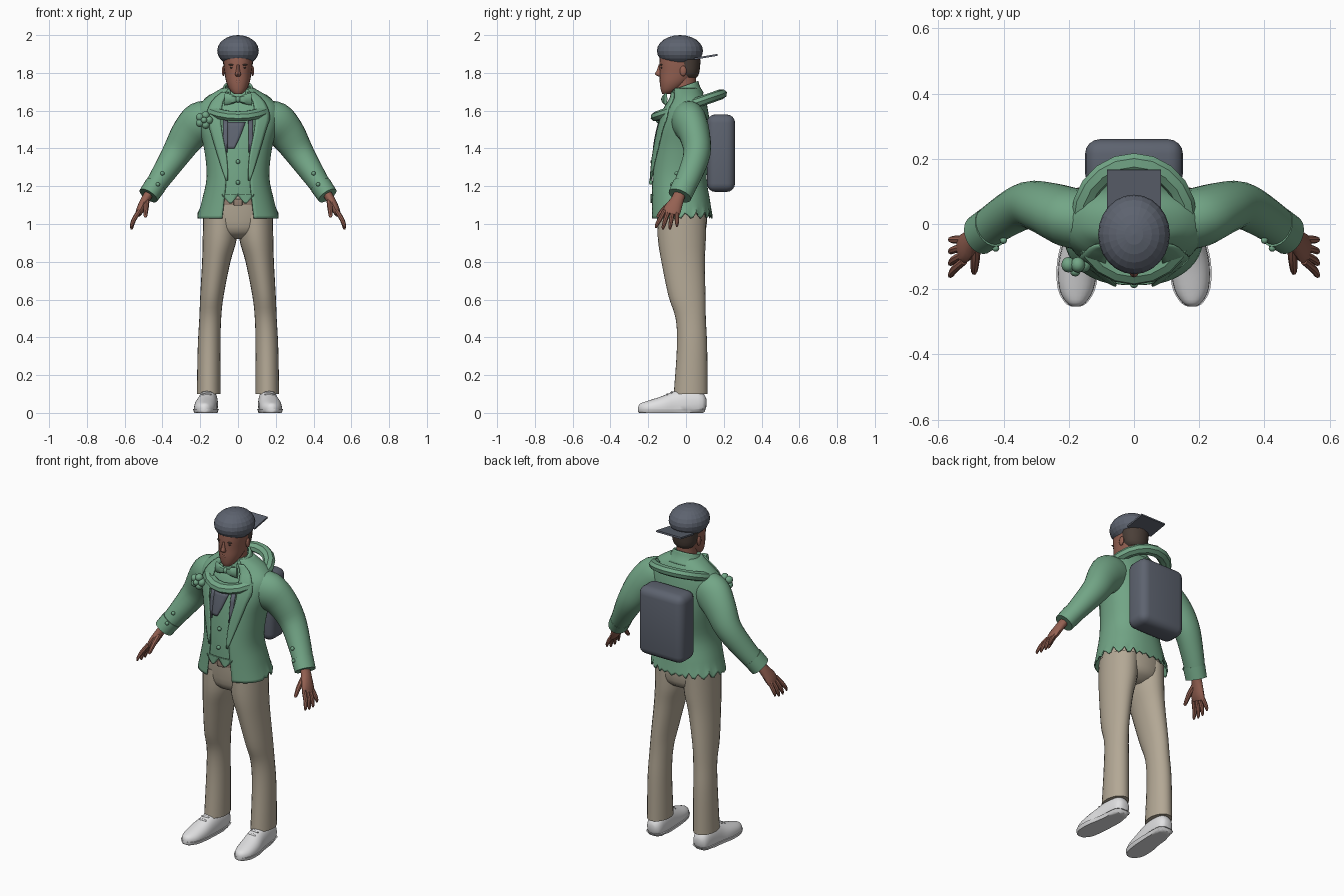
import bpy, bmesh, math
from mathutils import Vector, Matrix

if "Cube" in bpy.data.objects:
    bpy.data.objects.remove(bpy.data.objects["Cube"])


def colour(name, r, g, b):
    m = bpy.data.materials.new(name)
    m.use_nodes = True
    m.diffuse_color = (r, g, b, 1)
    m.node_tree.nodes["Principled BSDF"].inputs["Base Color"].default_value = (r, g, b, 1)
    return m


GREEN = colour("green cloth", .17, .38, .24)
GREY = colour("slate grey", .11, .125, .16)
TAN = colour("tan trousers", .45, .39, .3)
SKIN = colour("skin", .3, .12, .085)
WHITE = colour("white leather", .75, .75, .76)
HAIR = colour("dark hair", .07, .05, .04)
BELT = colour("belt leather", .3, .22, .17)


def finish(name, bm, mat, mirror=False, thick=0, angle=40):
    """Turn a bmesh into a shaded object."""
    mesh = bpy.data.meshes.new(name)
    bm.to_mesh(mesh)
    bm.free()
    mesh.materials.append(mat)
    ob = bpy.data.objects.new(name, mesh)
    bpy.context.collection.objects.link(ob)
    bpy.ops.object.select_all(action='DESELECT')
    ob.select_set(True)
    bpy.context.view_layer.objects.active = ob
    if angle:
        bpy.ops.object.shade_smooth_by_angle(angle=math.radians(angle))
    if thick:
        mod = ob.modifiers.new("thickness", 'SOLIDIFY')
        mod.thickness, mod.offset = thick, -1
    if mirror:
        ob.modifiers.new("mirror", 'MIRROR').use_mirror_merge = False
    return ob


def smooth(rows, steps):
    """Catmull-Rom interpolation of section rows."""
    out, last = [], len(rows) - 1
    for i in range(last):
        near = [rows[max(i - 1, 0)], rows[i], rows[i + 1], rows[min(i + 2, last)]]
        for t in (s / steps for s in range(steps)):
            out.append([b + t * (c - a + t * (2*a - 5*b + 4*c - d + t * (3*b - a - 3*c + d))) / 2
                        for a, b, c, d in zip(*near)])
    return out + [list(rows[-1])]


def bend(value, power):
    return math.copysign(abs(value) ** power, value)


def loft(name, mat, rows, sides=24, hint=None, power=1, warp=None, steps=3, **extra):
    """Skin elliptical sections (x, y, z, ra, rb[, front gap]); flat unless a hint axis is given."""
    bm, rings = bmesh.new(), []
    rows = smooth(rows, steps)
    is_open = len(rows[0]) > 5
    for i, row in enumerate(rows):
        u, v = Vector((1, 0, 0)), Vector((0, 1, 0))
        if hint:
            t = Vector(rows[min(i + 1, len(rows) - 1)][:3]) - Vector(rows[max(i - 1, 0)][:3])
            u = Vector(hint).cross(t).normalized()
            v = t.normalized().cross(u)
        start, sweep, count = -math.pi / 2, 2 * math.pi, sides
        if is_open:
            g = math.asin(min(row[5] / row[3], 1) ** (1 / power))
            start, sweep, count = start + g, sweep - 2 * g, sides + 1
        ring = []
        for j in range(count):
            a = start + sweep * j / sides
            co = Vector(row[:3]) + u * row[3] * bend(math.cos(a), power) + v * row[4] * bend(math.sin(a), power)
            ring.append(bm.verts.new(warp(co) if warp else co))
        rings.append(ring)
    for low, high in zip(rings, rings[1:]):
        for j in range(sides):
            k = (j + 1) % len(low)
            bm.faces.new((low[j], low[k], high[k], high[j]))
    if not is_open:
        bm.faces.new(rings[0][::-1])
        bm.faces.new(rings[-1])
    return finish(name, bm, mat, **extra)


def ball(name, mat, loc, size, segments=12, warp=None, **extra):
    bm = bmesh.new()
    bmesh.ops.create_uvsphere(bm, u_segments=segments, v_segments=segments // 2, radius=1,
                              matrix=Matrix.Translation(loc) @ Matrix.Diagonal((*size, 1)))
    for v in bm.verts:
        v.co = warp(v.co) if warp else v.co
    return finish(name, bm, mat, **extra)


def box(name, mat, loc, size, bevel=0, tilt=0, segments=4):
    bm = bmesh.new()
    bmesh.ops.create_cube(bm, size=1, matrix=Matrix.Translation(loc) @ Matrix.Rotation(tilt, 4, 'X')
                          @ Matrix.Diagonal((*size, 1)))
    if bevel:
        bmesh.ops.bevel(bm, geom=bm.edges[:], offset=bevel, segments=segments, profile=.5, affect='EDGES')
    return finish(name, bm, mat)


# Jacket sections: x, y, z, half width, half depth, half opening
SQUARE = .88
JACKET = [(0, -.025, 1.03, .215, .165, .085), (0, -.03, 1.12, .192, .158, .075), (0, -.038, 1.25, .166, .147, .065),
          (0, -.02, 1.4, .18, .15, .085), (0, -.01, 1.52, .21, .137, .1), (0, 0, 1.61, .215, .115, .1),
          (0, .01, 1.67, .165, .09, .08), (0, 0, 1.72, .085, .07, .05)]
FINE = smooth(JACKET, 4)


def front_y(x, z):
    """Depth of the jacket front at a point."""
    for a, b in zip(FINE, FINE[1:]):
        if a[2] <= z <= b[2]:
            _, cy, _, rx, ry, _ = [p + (q - p) * (z - a[2]) / (b[2] - a[2]) for p, q in zip(a, b)]
            c = min(abs(x / rx), 1) ** (1 / SQUARE)
            return cy - ry * math.sqrt(1 - c * c) ** SQUARE
    return -.1


def plate(name, mat, rows, lift=.006, columns=4, **extra):
    """Thin panel lying on the chest; rows are (z, inner x, outer x)."""
    bm, grid = bmesh.new(), []
    for z, a, b in smooth(rows, 3):
        xs = [a + (b - a) * i / columns for i in range(columns + 1)]
        grid.append([bm.verts.new((x, front_y(x, z) - lift, z)) for x in xs])
    for top, low in zip(grid, grid[1:]):
        for i in range(columns):
            bm.faces.new((top[i], low[i], low[i + 1], top[i + 1]))
    return finish(name, bm, mat, thick=.008, **extra)


def ragged(co):
    """Tear the hem around the sides and back."""
    if co.z < 1.1 and co.y > -.06:
        co.z = 1.1 - (1.1 - co.z) * (.4 + .6 * abs(math.sin(11 * math.atan2(co.y, co.x))))
    return co


# Jacket, waistcoat and their trim
loft("jacket", GREEN, JACKET, sides=60, power=SQUARE, warp=ragged, steps=4, thick=.008)
loft("waistcoat", GREEN, [(x, y, z, rx * .95, ry * .95) for x, y, z, rx, ry, _ in FINE if z > 1.13],
     power=SQUARE, steps=1, sides=32)
plate("waistcoat_point", GREEN, [(1.16, 0, .085), (1.145, .005, .08), (1.11, .035, .045)], lift=0, mirror=True)
plate("lapel", GREEN, [(1.7, .05, .085), (1.65, .08, .14), (1.57, .09, .17), (1.5, .088, .15),
                       (1.35, .06, .105), (1.23, .055, .065)], lift=.012, mirror=True)
plate("chest_strap", GREY, [(1.55, .055, .08), (1.38, .058, .078)], mirror=True)
plate("shirt_patch", GREY, [(1.54, -.055, .04), (1.46, -.055, .01), (1.4, -.055, -.02)])
for z in (1.22, 1.33):
    ball("waistcoat_button", GREEN, (0, front_y(0, z), z), (.012, .01, .012))


def tilt_back(co):
    co.z += .35 * co.y
    return co


loft("jacket_collar", GREEN, [(0, -.005, 1.66, .125, .1, .05), (0, -.01, 1.7, .095, .085, .045),
                              (0, -.01, 1.735, .075, .075, .045)], warp=tilt_back, thick=.012)
loft("shirt_collar", GREEN, [(0, -.01, 1.62, .075, .09), (0, -.01, 1.7, .062, .074)], warp=tilt_back)
loft("bow_tie_wing", GREEN, [(.006, -.115, 1.66, .014, .01), (.03, -.117, 1.66, .024, .014),
                             (.07, -.108, 1.662, .034, .01)], hint=(0, 1, 0), sides=8, mirror=True)
ball("bow_tie_knot", GREEN, (0, -.118, 1.66), (.014, .014, .017))

# Flower on the right lapel
for i in range(5):
    a = i * math.tau / 5
    ball("flower_petal", GREEN, (-.18 + .026 * math.cos(a), -.125, 1.55 + .026 * math.sin(a)), (.022, .024, .022))
ball("flower_centre", GREEN, (-.18, -.145, 1.55), (.016, .016, .016))

# Sleeves, cuffs and hands
ALONG = (0, 1, 0)
loft("sleeve", GREEN, [(.13, .005, 1.55, .1, .09), (.195, .02, 1.535, .113, .092), (.26, .045, 1.475, .097, .082),
                       (.325, .058, 1.375, .078, .072), (.4, .02, 1.26, .062, .065),
                       (.47, -.03, 1.155, .05, .058)], hint=ALONG, mirror=True, steps=4)
loft("cuff", GREEN, [(.437, -.008, 1.205, .058, .065), (.474, -.033, 1.15, .055, .063)], hint=ALONG, mirror=True)
for x, z in ((.4, 1.268), (.424, 1.21)):
    ball("sleeve_button", GREEN, (x, -.05 - (x - .4), z), (.011, .011, .011), mirror=True)
loft("palm", SKIN, [(.465, -.03, 1.17, .024, .032), (.49, -.045, 1.13, .024, .034), (.515, -.07, 1.08, .022, .046),
                    (.53, -.08, 1.05, .015, .044)], hint=ALONG, sides=14, mirror=True)
for k in range(4):
    y, drop = -.048 - .022 * k, (.015, 0, 0, .008)[k]
    loft("finger", SKIN, [(.522, y, 1.07, .012, .012), (.55, y - .008 * k, 1.025, .012, .012),
                          (.562, y - .014 * k, .985 + drop, .009, .009), (.563, y - .015 * k, .97 + drop, .004, .004)],
         hint=ALONG, sides=8, mirror=True)
loft("thumb", SKIN, [(.485, -.065, 1.12, .016, .016), (.487, -.11, 1.085, .014, .014), (.49, -.145, 1.045, .01, .01),
                     (.49, -.15, 1.035, .004, .004)], hint=(1, 0, 0), sides=8, mirror=True)

# Trousers and belt
loft("trouser_leg", TAN, [(.155, .025, .1, .063, .09), (.153, .032, .35, .06, .08), (.147, .025, .5, .058, .08),
                          (.138, .005, .62, .062, .098), (.115, -.015, .8, .075, .115),
                          (.097, -.022, .92, .09, .127), (.092, -.022, 1.05, .092, .13)], mirror=True, steps=4)
loft("trouser_seat", TAN, [(0, -.02, .92, .07, .06), (0, -.02, .96, .15, .12), (0, -.022, 1.05, .182, .135),
                           (0, -.025, 1.16, .165, .138)], power=.9)
loft("belt", BELT, [(0, -.025, 1.1, .176, .141), (0, -.025, 1.13, .173, .143)], power=.9, steps=1)
box("belt_buckle", BELT, (0, -.168, 1.115), (.045, .012, .035), .004)


# Shoes, flattened against the ground
def shoe(name, grow, low, high):
    def flatten(co):
        co.z = min(max(co.z, low), high)
        return co
    loft(name, WHITE, [(.155, .108, .05, .02, .02 + grow), (.155, .085, .05, .06, .045 + grow),
                       (.158, .01, .045, .085, .052 + grow), (.163, -.06, .035, .078, .055 + grow),
                       (.172, -.13, .028, .058, .06 + grow), (.177, -.2, .022, .042, .052 + grow),
                       (.178, -.24, .02, .03, .03 + grow), (.178, -.253, .02, .014, .01 + grow)],
         hint=(1, 0, 0), power=.9, warp=flatten, mirror=True)


shoe("shoe_upper", 0, .012, 1)
shoe("shoe_sole", .005, 0, .02)
for y, z in ((-.075, .108), (-.1, .096)):
    ball("shoe_lace", WHITE, (.166, y, z), (.028, .007, .007), mirror=True)

# Head and face
loft("neck", SKIN, [(0, -.005, 1.64, .06, .065), (0, -.008, 1.74, .055, .06), (0, -.005, 1.82, .058, .062)])
loft("head", SKIN, [(0, -.105, 1.688, .02, .02), (0, -.088, 1.708, .042, .045), (0, -.062, 1.75, .062, .077),
                    (0, -.04, 1.8, .071, .1), (0, -.035, 1.85, .077, .106), (0, -.03, 1.9, .08, .108)], power=.92)
loft("nose", SKIN, [(0, -.135, 1.782, .012, .012), (0, -.144, 1.793, .016, .02), (0, -.14, 1.815, .01, .014),
                    (0, -.136, 1.845, .007, .008)], sides=10)
for z, rise in ((1.763, .006), (1.754, .007)):
    ball("lip", SKIN, (0, -.131, z), (.024, .009, rise))
ball("mouth_line", HAIR, (0, -.134, 1.7585), (.021, .004, .0015))
ball("eye", HAIR, (.03, -.128, 1.828), (.013, .006, .005), mirror=True)
ball("brow", HAIR, (.032, -.13, 1.843), (.019, .007, .004), mirror=True)
ball("ear", SKIN, (.077, -.015, 1.81), (.009, .018, .028), mirror=True)
loft("hair", HAIR, [(0, .012, 1.775, .05, .045), (0, .012, 1.8, .07, .058), (0, .008, 1.87, .081, .07)])


# Backwards cap
def cut_flat(co):
    co.z = max(co.z, 1.84)
    return co


ball("cap", GREY, (0, -.032, 1.917), (.11, .122, .083), segments=24, warp=cut_flat, angle=0)
box("cap_brim", GREY, (0, .105, 1.885), (.166, .125, .01), tilt=.17)

# Backpack and padded neck ring
box("backpack", GREY, (0, .185, 1.375), (.3, .15, .41), .045)
bpy.ops.mesh.primitive_torus_add(major_segments=20, minor_segments=8, major_radius=.162, minor_radius=.032,
                                 location=(0, .015, 1.628), rotation=(.33, 0, 0))
ring = bpy.context.object
ring.name = "neck_ring"
ring.scale = (1, 1.1, .85)
ring.data.materials.append(GREEN)
bpy.ops.object.shade_smooth_by_angle(angle=math.radians(30))
